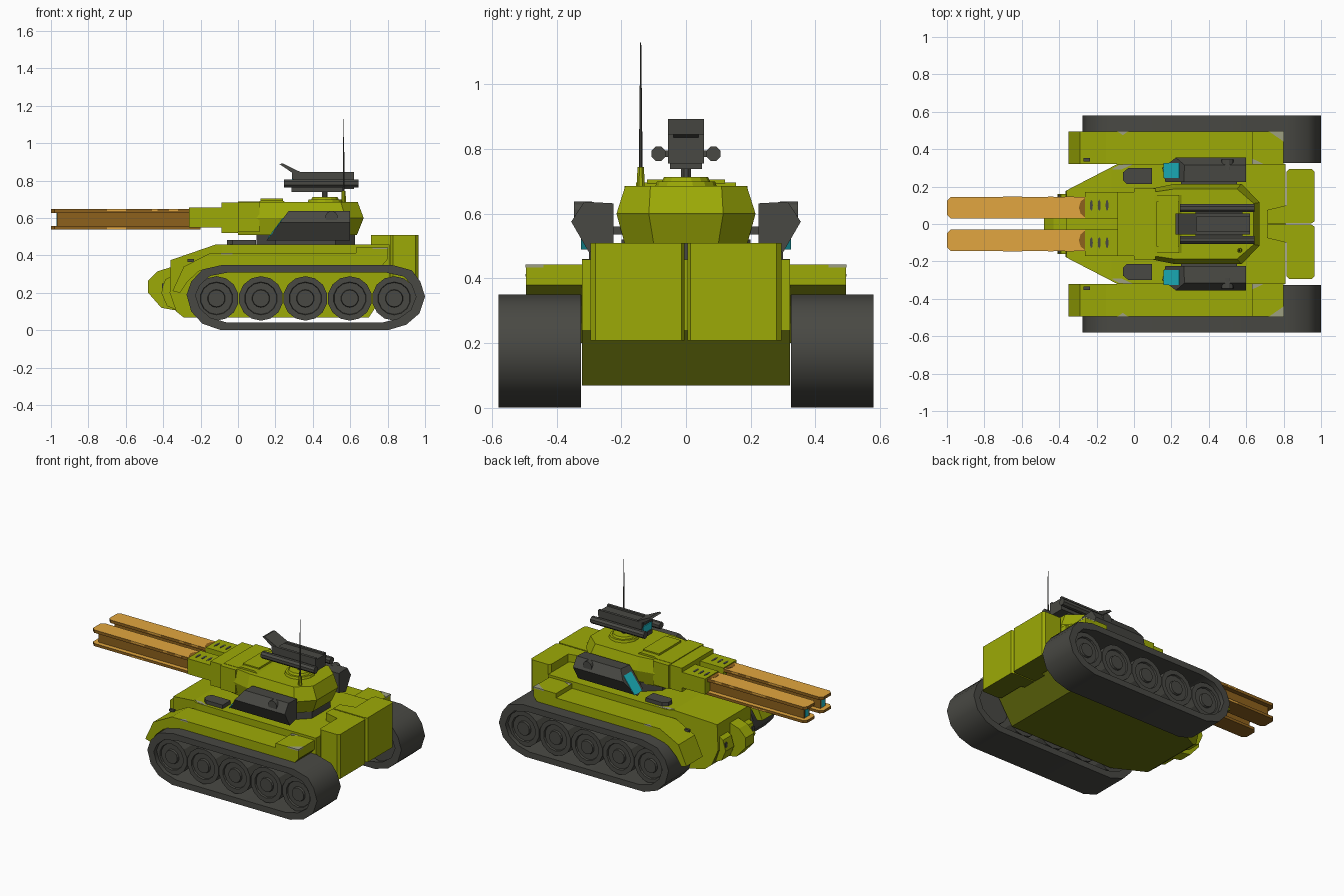
import bpy, bmesh, math
from mathutils import Vector

if "Cube" in bpy.data.objects:
    bpy.data.objects.remove(bpy.data.objects["Cube"])


def material(name, rgb):
    m = bpy.data.materials.new(name)
    m.diffuse_color = (*rgb, 1)
    m.use_nodes = True
    m.node_tree.nodes["Principled BSDF"].inputs["Base Color"].default_value = m.diffuse_color
    return m


GREEN = material("olive_green", (0.335, 0.40, 0.002))
DARK = material("deep_olive", (0.135, 0.16, 0.004))
GRAY = material("dark_gray", (0.066, 0.066, 0.057))
ORANGE = material("light_copper", (0.76, 0.38, 0.05))
BROWN = material("dark_copper", (0.27, 0.12, 0.012))
TEAL = material("teal_glass", (0.013, 0.52, 0.60))
WORN = material("worn_metal", (0.34, 0.35, 0.22))


def finish(name, bm, mats, mirror=False):
    """Turn a bmesh into an object, optionally doubled across y = 0."""
    bm.normal_update()
    bmesh.ops.recalc_face_normals(bm, faces=bm.faces[:])
    if mirror:
        d = bmesh.ops.duplicate(bm, geom=bm.verts[:] + bm.edges[:] + bm.faces[:])
        for v in d["geom"]:
            if isinstance(v, bmesh.types.BMVert):
                v.co.y = -v.co.y
        bmesh.ops.reverse_faces(bm, faces=[f for f in d["geom"] if isinstance(f, bmesh.types.BMFace)])
    bm.normal_update()
    mats = mats if isinstance(mats, list) else [mats]
    if len(mats) > 1:  # second material on faces that look down (deep olive) or up (copper)
        for f in bm.faces:
            f.material_index = int(f.normal.z < -0.2 if mats[1] == DARK else f.normal.z > 0.5)
    me = bpy.data.meshes.new(name)
    bm.to_mesh(me)
    bm.free()
    ob = bpy.data.objects.new(name, me)
    for m in mats:
        me.materials.append(m)
    bpy.context.collection.objects.link(ob)
    return ob


def loft(name, loops, mats, mirror=False, caps=True, cuts=()):
    """Skin equal-length loops of 3D points; cuts are (point, outward normal) planes."""
    bm = bmesh.new()
    rows = [[bm.verts.new(p) for p in lp] for lp in loops]
    if not caps:  # closed tube: the last row is the first
        rows.append(rows[0])
    n = len(rows[0])
    for a, b in zip(rows, rows[1:]):
        for i in range(n):
            bm.faces.new((a[i], a[(i + 1) % n], b[(i + 1) % n], b[i]))
    if caps:
        bm.faces.new(rows[0])
        bm.faces.new(rows[-1])
    for co, no in cuts:
        bmesh.ops.bisect_plane(bm, geom=bm.verts[:] + bm.edges[:] + bm.faces[:],
                               plane_co=co, plane_no=Vector(no).normalized(), clear_outer=True)
        bmesh.ops.holes_fill(bm, edges=[e for e in bm.edges if e.is_boundary], sides=0)
    return finish(name, bm, mats, mirror)


def place(axis, p, t):
    return {"x": (t, p[0], p[1]), "y": (p[0], t, p[1]), "z": (p[0], p[1], t)}[axis]


def prism(name, pts, axis, a, b, mats, mirror=False, cuts=()):
    return loft(name, [[place(axis, p, t) for p in pts] for t in (a, b)], mats, mirror, True, cuts)


def box(name, x0, x1, y0, y1, z0, z1, mats, mirror=False):
    return prism(name, [(x0, y0), (x1, y0), (x1, y1), (x0, y1)], "z", z0, z1, mats, mirror)


def lathe(name, cx, cy, axis, prof, n, mats, mirror=False):
    """Revolve (radius, position) pairs about an axis through (cx, cy)."""
    ang = [2 * math.pi * (i + 0.5) / n for i in range(n)]
    loops = [[place(axis, (cx + r * math.cos(t), cy + r * math.sin(t)), h) for t in ang]
             for r, h in prof]
    return loft(name, loops, mats, mirror)


# Tracks: hollow smooth belts with stepped wheels inside
outer = [(-0.275, 0.19), (-0.25, 0.26), (-0.19, 0.325), (-0.08, 0.35), (0.82, 0.35), (0.93, 0.32),
         (0.975, 0.26), (1.0, 0.18), (0.97, 0.09), (0.9, 0.03), (0.8, 0.0), (-0.09, 0.0),
         (-0.19, 0.035), (-0.25, 0.1)]
inner = [(0.36 + (x - 0.36) * 0.925, 0.175 + (z - 0.175) * 0.77) for x, z in outer]
belt = [[place("y", p, t) for p in prof]
        for prof, t in ((outer, 0.325), (outer, 0.58), (inner, 0.58), (inner, 0.325))]
tracks = loft("track_belts", belt, GRAY, True, caps=False)
tracks.select_set(True)
bpy.context.view_layer.objects.active = tracks
bpy.ops.object.shade_smooth_by_angle(angle=math.radians(45))
for i in range(5):
    lathe(f"wheel_pair_{i + 1}", -0.115 + 0.2375 * i, 0.17, "y",
          [(0.119, 0.34), (0.119, 0.55), (0.088, 0.55), (0.085, 0.538), (0.048, 0.538),
           (0.045, 0.552), (0.004, 0.552)], 14, GRAY, True)

# Hull with corners cut back towards the front
prism("hull", [(-0.36, 0.375), (-0.12, 0.458), (0.81, 0.458), (0.81, 0.24), (0.70, 0.068),
               (-0.29, 0.068), (-0.33, 0.1), (-0.365, 0.2)], "y", -0.322, 0.322, [GREEN, DARK],
      cuts=[((-0.36, s * 0.18, 0), (-0.145, s * 0.28, 0)) for s in (1, -1)])
prism("nose", [(-0.35, 0.34), (-0.43, 0.315), (-0.48, 0.265), (-0.48, 0.2), (-0.41, 0.12),
               (-0.30, 0.1)], "y", -0.045, 0.045, GREEN)
prism("nose_lugs", [(-0.34, 0.3), (-0.39, 0.27), (-0.41, 0.2), (-0.38, 0.13), (-0.31, 0.1)],
      "y", 0.07, 0.16, GREEN, True)
box("tow_hooks", -0.405, -0.37, 0.135, 0.155, 0.21, 0.25, GRAY, True)

# Fenders with the raised rear box
prism("fenders", [(-0.35, 0.21), (-0.29, 0.34), (-0.15, 0.412), (0.63, 0.412), (0.63, 0.442),
                  (0.80, 0.442), (0.80, 0.38), (0.77, 0.345), (-0.10, 0.345), (-0.21, 0.315),
                  (-0.27, 0.26), (-0.31, 0.2)], "y", 0.32, 0.495, [GREEN, DARK], True)
box("fender_clips", -0.27, -0.235, 0.335, 0.352, 0.365, 0.38, GRAY, True)

# Worn paint chips on the edges
prism("worn_box_corners", [(0.72, 0.496), (0.801, 0.496), (0.801, 0.44)], "z", 0.434, 0.4435, WORN, True)
prism("worn_box_inner", [(0.632, 0.322), (0.69, 0.322), (0.632, 0.35)], "z", 0.435, 0.4435, WORN, True)
prism("worn_fender_edges", [(-0.09, 0.496), (-0.03, 0.496), (-0.06, 0.475)], "z", 0.405, 0.4135,
      WORN, True)
prism("worn_deck_corners", [(-0.12, 0.293), (-0.08, 0.315), (0.0, 0.322), (-0.07, 0.29)],
      "z", 0.452, 0.4595, WORN, True)

# Rear storage boxes
prism("rear_boxes", [(0.712, 0.004), (0.712, 0.075), (0.815, 0.10), (0.815, 0.28), (0.83, 0.295),
                     (0.95, 0.295), (0.965, 0.28), (0.965, 0.014), (0.95, 0.004)],
      "z", 0.208, 0.51, [GREEN, DARK], True)

# Deck hatches
prism("deck_hatches", [(-0.06, 0.235), (-0.04, 0.215), (0.095, 0.215), (0.095, 0.30), (-0.03, 0.30),
                       (-0.06, 0.275)], "z", 0.45, 0.483, GRAY, True)


def turret_loop(z, half):
    return [(x, y, z) for x, y in half] + [(x, -y, z) for x, y in reversed(half)]


# Turret ring, body, mantlet and roof parts
loft("turret_ring", [turret_loop(z, [(0.10, 0.11), (0.2, 0.2), (0.52, 0.2), (0.625, 0.1)])
                     for z in (0.45, 0.52)], GRAY)
loft("turret_body", [turret_loop(0.508, [(0.0, 0.15), (0.22, 0.19), (0.55, 0.19), (0.635, 0.10)]),
                     turret_loop(0.60, [(0.0, 0.17), (0.22, 0.215), (0.575, 0.215), (0.672, 0.115)]),
                     turret_loop(0.685, [(0.0, 0.155), (0.22, 0.188), (0.55, 0.188), (0.64, 0.11)])],
     GREEN)
prism("turret_collar", [(0.0, 0.53), (0.0, 0.687), (0.11, 0.687), (0.13, 0.697), (0.235, 0.697),
                        (0.26, 0.68), (0.26, 0.6), (0.12, 0.53)], "y", -0.155, 0.155, GREEN)
box("mantlet", -0.088, 0.0, -0.17, 0.17, 0.52, 0.682, GREEN)
box("mantlet_band", 0.0, 0.115, -0.19, 0.19, 0.525, 0.685, GREEN)
box("roof_plate", 0.12, 0.24, -0.12, 0.12, 0.69, 0.705, GREEN)
lathe("roof_hatch", 0.465, 0, "z", [(0.10, 0.67), (0.09, 0.70), (0.075, 0.70), (0.068, 0.713)],
      14, GREEN)

# Twin rails: I-beams held in green cradles
box("gun_cradles", -0.262, -0.08, 0.027, 0.17, 0.55, 0.655, GREEN, True)
for i in range(3):
    prism(f"cradle_vents_{i + 1}", [(-0.228 + 0.042 * i + 0.008 * math.cos(t),
                                     0.10 + 0.03 * math.sin(t))
                                    for t in [k * math.pi / 4 for k in range(8)]],
          "z", 0.65, 0.657, GRAY, True)
flange = [(-0.2, 0.03), (-0.98, 0.03), (-1.0, 0.05), (-1.0, 0.125), (-0.98, 0.145), (-0.2, 0.145)]
prism("rail_top_flanges", flange, "z", 0.628, 0.648, [BROWN, ORANGE], True)
prism("rail_bottom_flanges", flange, "z", 0.538, 0.556, [BROWN, ORANGE], True)
box("rail_webs", -0.968, -0.2, 0.06, 0.115, 0.55, 0.635, BROWN, True)
box("rail_tip_lights", -0.97, -0.966, 0.07, 0.105, 0.558, 0.626, TEAL, True)
prism("rail_shade_plates", [(-0.262, 0.035), (-0.262, 0.14), (-0.285, 0.12), (-0.295, 0.0875),
                            (-0.285, 0.055)], "z", 0.645, 0.6495, BROWN, True)

# Bright scuffs along the flange edges
for i, (x0, x1) in enumerate([(-0.70, -0.60), (-0.46, -0.43), (-0.37, -0.32)]):
    for y0, y1, side in ((0.1445, 0.1465, "outer"), (0.0285, 0.0305, "inner")):
        box(f"{side}_top_scuffs_{i + 1}", x0, x1, y0, y1, 0.638, 0.648, ORANGE, True)
        if i == 0:
            box(f"{side}_bottom_scuffs", x0, x1, y0, y1, 0.538, 0.548, ORANGE, True)

# Side sensor pods with sloped glass
prism("side_pods", [(0.225, 0.50), (0.225, 0.632), (0.315, 0.637), (0.355, 0.575), (0.30, 0.480)],
      "x", 0.13, 0.60, GRAY, True, cuts=[((0.16, 0, 0.49), (-0.147, 0, 0.11))])
prism("pod_glass", [(0.162, 0.489), (0.244, 0.599), (0.240, 0.602), (0.158, 0.492)],
      "y", 0.245, 0.325, TEAL, True)
lathe("pod_caps", 0.50, 0.605, "y", [(0.033, 0.29), (0.033, 0.346)], 12, GRAY, True)
box("pod_arms", 0.25, 0.55, 0.15, 0.24, 0.535, 0.56, GRAY, True)

# Roof weapon station
lathe("station_post", 0.465, 0, "z", [(0.016, 0.70), (0.016, 0.76)], 8, GRAY)
box("station_base", 0.285, 0.56, -0.05, 0.05, 0.738, 0.765, GRAY)
box("station_body", 0.295, 0.62, -0.055, 0.055, 0.755, 0.82, GRAY)
box("station_top", 0.30, 0.62, -0.055, 0.055, 0.808, 0.835, GRAY)
box("station_top_rails", 0.29, 0.62, 0.038, 0.056, 0.808, 0.846, GRAY, True)
prism("station_flap", [(0.30, 0.835), (0.222, 0.888), (0.238, 0.893), (0.335, 0.845)],
      "y", -0.055, 0.055, GRAY)
box("station_lens", 0.288, 0.296, -0.045, 0.045, 0.768, 0.815, TEAL)
lathe("station_tubes", 0.085, 0.785, "x", [(0.024, 0.245), (0.024, 0.645)], 8, GRAY, True)
box("tube_arms", 0.33, 0.58, 0.03, 0.075, 0.776, 0.796, GRAY, True)

# Antenna
lathe("antenna_base", 0.565, -0.14, "z", [(0.014, 0.66), (0.011, 0.745)], 8, GREEN)
lathe("antenna_whip", 0.565, -0.14, "z", [(0.006, 0.74), (0.0015, 1.13)], 6, GRAY)
